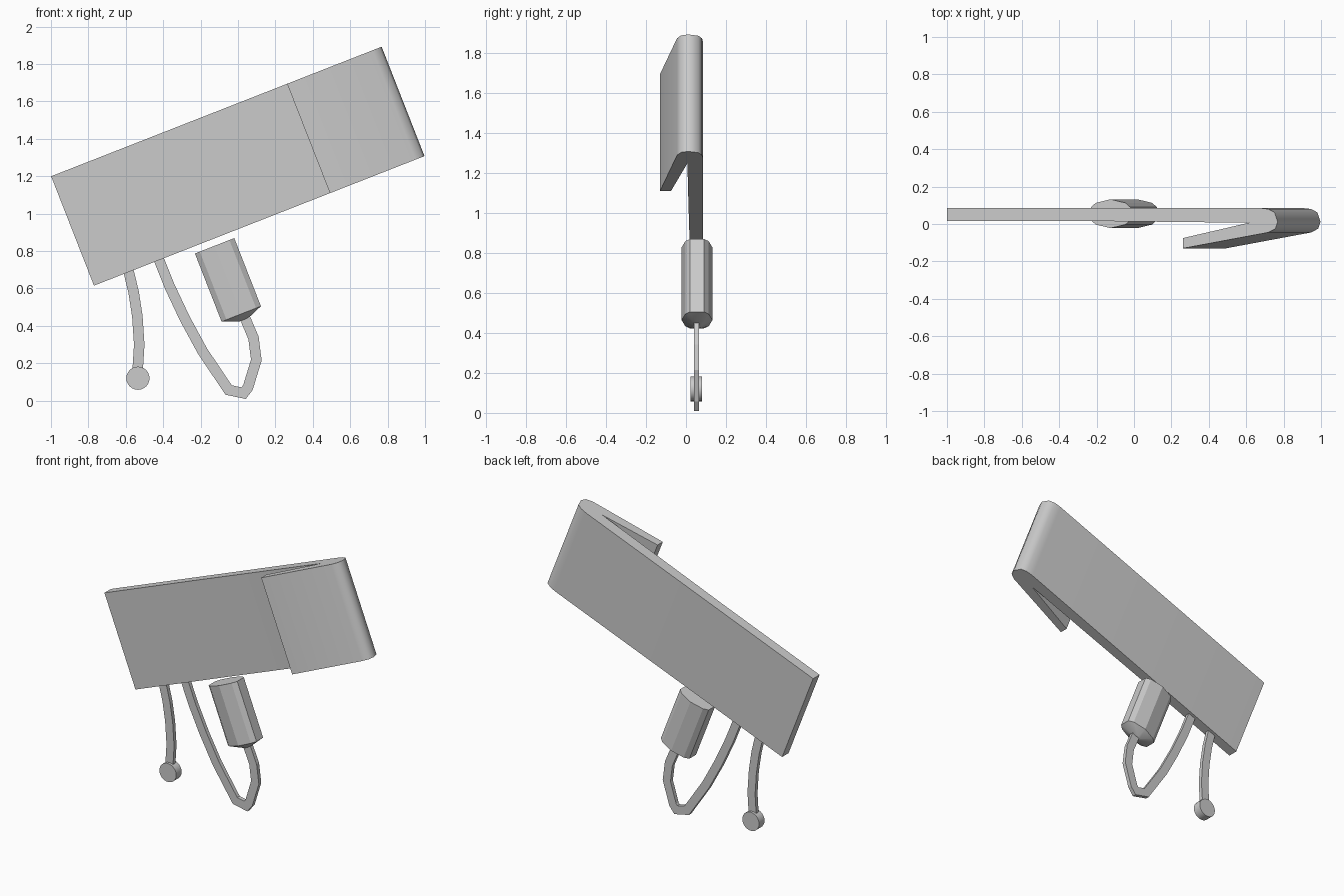
import bpy, bmesh, math
from mathutils import Matrix, Vector

if "Cube" in bpy.data.objects:
    bpy.data.objects.remove(bpy.data.objects["Cube"])

TILT = math.radians(-21.4)
CORD_Y = 0.052
# tilted frame: local x along the strip, local z across it, origin at its lower left corner
FRAME = Matrix.Translation((-0.77, 0, 0.615)) @ Matrix.Rotation(TILT, 4, 'Y')


def finish(name, bm, smooth=None):
    bmesh.ops.recalc_face_normals(bm, faces=bm.faces)
    mesh = bpy.data.meshes.new(name)
    bm.to_mesh(mesh)
    bm.free()
    ob = bpy.data.objects.new(name, mesh)
    bpy.context.collection.objects.link(ob)
    if smooth:
        bpy.ops.object.select_all(action='DESELECT')
        ob.select_set(True)
        bpy.context.view_layer.objects.active = ob
        bpy.ops.object.shade_smooth_by_angle(angle=math.radians(smooth))
    return ob


def loft(name, rings, smooth=None):
    """Skin a list of equal-length closed rings and cap both ends."""
    bm = bmesh.new()
    vs = [[bm.verts.new(p) for p in ring] for ring in rings]
    n = len(vs[0])
    for a, b in zip(vs, vs[1:]):
        for i in range(n):
            j = (i + 1) % n
            bm.faces.new((a[i], a[j], b[j], b[i]))
    bm.faces.new(vs[0])
    bm.faces.new(vs[-1])
    return finish(name, bm, smooth)


def section(points, v, y=0, u=0, scale=1):
    return [FRAME @ Vector((u + a * scale, y + b * scale, v)) for a, b in points]


def cord(name, path, width=0.056, depth=0.026):
    """Flat rectangular cord with mitred bends, following an x-z path."""
    pts = [Vector(p) for p in path]
    rings = []
    for i, p in enumerate(pts):
        d0 = (p - pts[i - 1]).normalized() if i else (pts[1] - p).normalized()
        d1 = (pts[i + 1] - p).normalized() if i < len(pts) - 1 else d0
        t = (d0 + d1).normalized()
        side = Vector((-t.y, t.x)) * (width / 2 / max(0.75, t.dot(d1)))
        rings.append([(p.x + s * side.x, CORD_Y + e * depth / 2, p.y + s * side.y)
                      for s, e in ((-1, -1), (1, -1), (1, 1), (-1, 1))])
    return loft(name, rings)


# strip folded over at its right end, with a short front flap
fold = [(0, 0.085), (1.80, 0.085), (1.845, 0.08), (1.88, 0.062), (1.898, 0.012),
        (1.885, -0.025), (1.845, -0.045), (1.355, -0.13), (1.355, -0.075),
        (1.735, 0.007), (1.3, 0.011), (0.75, 0.017), (0, 0.017)]
loft("folded_strip", [section(fold, 0), section(fold, 0.628)], smooth=50)

# short cord ending in a round bead
cord("short_cord", [(-0.587, 0.70), (-0.558, 0.58), (-0.538, 0.45), (-0.528, 0.30), (-0.538, 0.14)])
bm = bmesh.new()
bmesh.ops.create_cone(bm, cap_ends=True, segments=24, radius1=0.062, radius2=0.062, depth=0.058,
                      matrix=Matrix.Translation((-0.535, CORD_Y, 0.12)) @ Matrix.Rotation(math.pi / 2, 4, 'X'))
finish("cord_bead", bm, smooth=35)

# long cord looping up into the toggle
cord("looped_cord", [(-0.425, 0.76), (-0.365, 0.61), (-0.285, 0.44), (-0.19, 0.265), (-0.05, 0.057),
                     (0.03, 0.04), (0.053, 0.07), (0.098, 0.217), (0.083, 0.335), (0.03, 0.46)])

# faceted barrel toggle with a shallow tapered lower end
quarter = [(0.113, 0.035), (0.085, 0.058)]
half = quarter + [(0, 0.077)] + [(-a, b) for a, b in reversed(quarter)]
outline = half + [(a, -b) for a, b in reversed(half)]
loft("barrel_toggle", [section(outline, v, 0.055, 0.678, s)
                       for v, s in ((-0.037, 1), (-0.428, 1), (-0.462, 0.25))], smooth=25)
